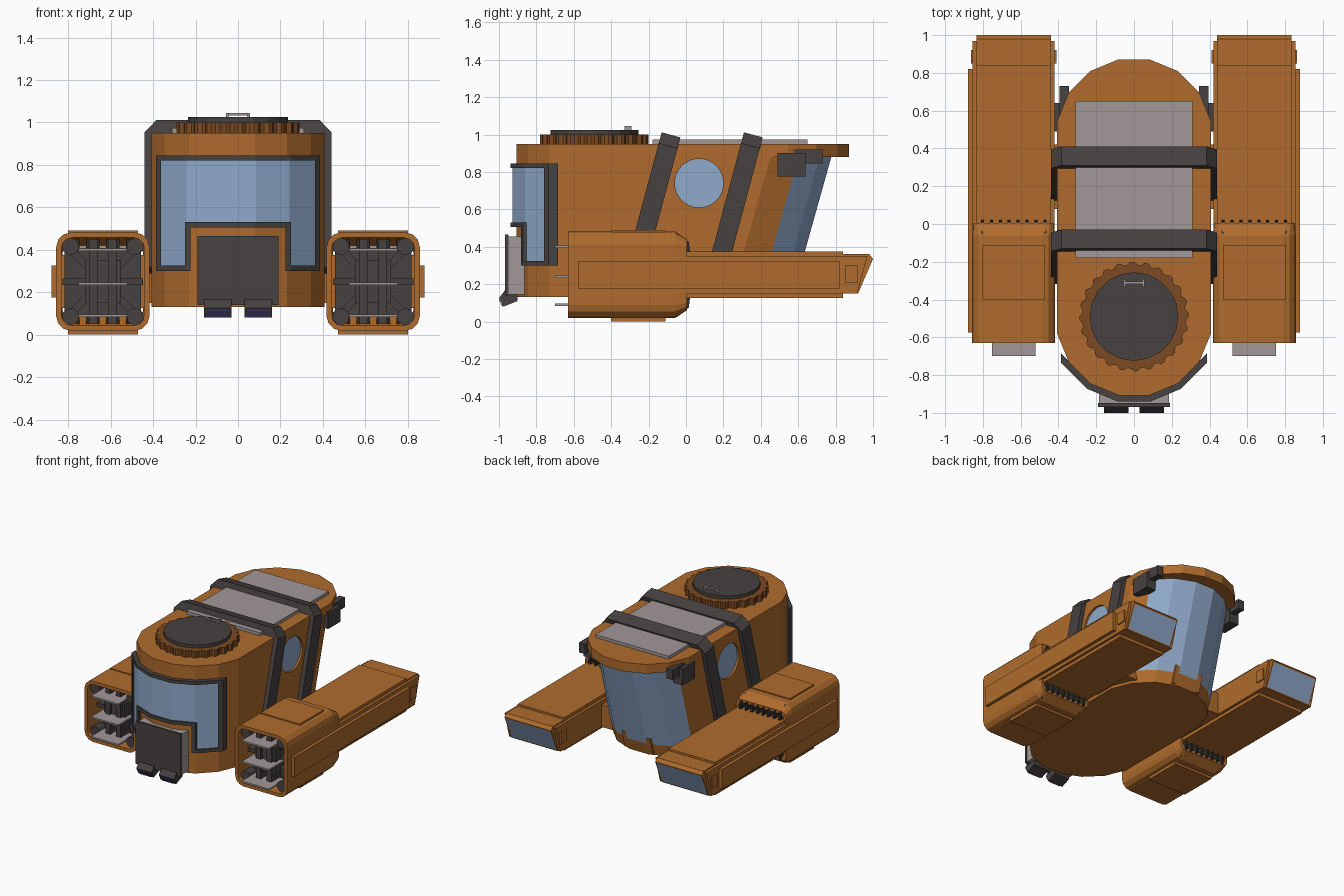
import bpy, bmesh, math
from math import sin, cos, pi, radians

if "Cube" in bpy.data.objects:
    bpy.data.objects.remove(bpy.data.objects["Cube"])


def mat(name, r, g, b):
    m = bpy.data.materials.new(name)
    m.diffuse_color = (r, g, b, 1)
    m.use_nodes = True
    m.node_tree.nodes["Principled BSDF"].inputs["Base Color"].default_value = m.diffuse_color
    return m


ORANGE = mat("orange_hull", 0.43, 0.148, 0.026)
BROWN = mat("dark_orange", 0.20, 0.07, 0.016)
DARK = mat("charcoal", 0.061, 0.054, 0.052)
BLACK = mat("near_black", 0.025, 0.025, 0.026)
GREY = mat("light_grey", 0.36, 0.315, 0.315)
BLUE = mat("blue_glass", 0.28, 0.40, 0.60)
NAVY = mat("navy_lens", 0.045, 0.04, 0.13)


# --- helpers: a solid is a list of point rings that get bridged and capped
def make(name, solids, material, mirror=False, loop=False):
    bm = bmesh.new()
    for rings in solids:
        vs = [[bm.verts.new(p) for p in r] for r in rings]
        n = len(vs[0])
        pairs = list(zip(vs, vs[1:])) + ([(vs[-1], vs[0])] if loop else [])
        for a, b in pairs:
            for i in range(n):
                bm.faces.new((a[i], a[(i + 1) % n], b[(i + 1) % n], b[i]))
        if not loop:
            bm.faces.new(vs[0][::-1])
            bm.faces.new(vs[-1])
    bmesh.ops.recalc_face_normals(bm, faces=bm.faces)
    me = bpy.data.meshes.new(name)
    bm.to_mesh(me)
    bm.free()
    me.materials.append(material)
    ob = bpy.data.objects.new(name, me)
    bpy.context.collection.objects.link(ob)
    if mirror:
        ob.modifiers.new("mirror", 'MIRROR').use_mirror_merge = False
    return ob


def prism(pts, axis, lo, hi):
    place = {'x': lambda a, b, t: (t, a, b), 'y': lambda a, b, t: (a, t, b),
             'z': lambda a, b, t: (a, b, t)}[axis]
    return [[place(a, b, t) for a, b in pts] for t in (lo, hi)]


def box(x0, x1, y0, y1, z0, z1):
    return prism([(x0, y0), (x1, y0), (x1, y1), (x0, y1)], 'z', z0, z1)


def circle(cx, cy, r, n, turn=0):
    return [(cx + r * cos(2 * pi * i / n + turn), cy + r * sin(2 * pi * i / n + turn)) for i in range(n)]


# --- hull: rounded-end plan, rear end leaning back
R, FY = 0.415, -0.5


def plan(rear, z):
    a = [radians(11.25 + 22.5 * k) for k in range(-4, 4)]
    front = [(R * sin(t), FY - R * cos(t), z) for t in a]
    back = [(-R * sin(t), rear + R * cos(t), z) for t in a]
    return front + back


def rear_at(z):
    return 0.37 + 0.28 * (z - 0.88)


hull = make("hull", [[plan(rear_at(z), z) for z in (0.13, 0.22, 0.88)]], ORANGE)
hull.data.materials.append(BLUE)
for p in hull.data.polygons:                     # rear windscreen facets
    if p.normal.y > 0.5 and p.center.z > 0.3:
        p.material_index = 1
make("roof", [[plan(0.465, 0.88), plan(0.465, 0.95)]], ORANGE)
make("rear_sill_tabs", [prism([(0.45, .14), (0.57, .14), (0.605, .27), (0.45, .27)], 'x', 0.06, 0.12)], ORANGE, True)
make("pod_pylon", [box(0.25, 0.43, 0.08, 0.42, 0.15, 0.32)], ORANGE, True)

# --- round side windows, recessed
port = circle(0.07, 0.74, 0.13, 32)
cutter = make("port_cutter", [prism(port, 'x', 0.385, 0.46), prism(port, 'x', -0.46, -0.385)], ORANGE)
cutter.hide_render = True
cutter.hide_viewport = True
cut = hull.modifiers.new("ports", 'BOOLEAN')
cut.object, cut.solver = cutter, 'EXACT'
make("port_glass", [prism(port, 'x', 0.383, 0.391)], BLUE, True)


# --- front window wrapped over the nose facets
def corners(r):
    return [(r * sin(radians(d)), FY - r * cos(radians(d))) for d in (11.25, 33.75, 56.25)]


def wrap(x0, x1, z0, z1, off):
    def path(r):
        p = corners(r)

        def fy(x):
            a, b = (p[0], p[1]) if abs(x) < p[1][0] else (p[1], p[2])
            t = max(0, (abs(x) - a[0]) / (b[0] - a[0]))
            return a[1] + t * (b[1] - a[1])
        xs = [s * p[k][0] for k in (0, 1) for s in (-1, 1)]
        xs = sorted([x0, x1] + [x for x in xs if x0 < x < x1])
        return [(x, fy(x)) for x in xs]
    return prism(path(R + off) + path(R - 0.004)[::-1], 'z', z0, z1)


make("front_glass", [wrap(-.365, .365, .525, .825, .02)] +
     [wrap(a, b, .325, .525, .02) for a, b in ((-.365, -.245), (.245, .365))], BLUE)
frame = [wrap(-.387, .387, .82, .845, .033), wrap(-.25, .25, .505, .53, .033)]
for s in (-1, 1):
    for a, b, z0, z1 in ((.362, .387, .30, .82), (.225, .25, .30, .505), (.25, .362, .30, .325)):
        frame.append(wrap(min(s * a, s * b), max(s * a, s * b), z0, z1, .033))
make("front_window_frame", frame, DARK)

# --- nose box with two lamps below it
make("nose_box", [box(-.185, .185, -.95, -.85, .145, .455)], GREY)
make("nose_box_cover", [box(-.19, .19, -.968, -.948, .14, .465)], DARK)
make("nose_lamp", [prism([(-.90, .16), (-.97, .165), (-1.0, .125), (-.975, .08), (-.90, .11)], 'x', .03, .16)], DARK, True)
make("nose_lamp_lens", [prism([(-1.0, .118), (-.978, .083), (-.982, .080), (-1.0, .114)], 'x', .045, .145)], NAVY, True)

# --- roof hatch
teeth = [((.29 if i % 4 < 2 else .275) * cos(i * pi / 48), -.49 + (.29 if i % 4 < 2 else .275) * sin(i * pi / 48))
         for i in range(96)]
make("hatch_collar", [prism(teeth, 'z', .945, 1.0)], BROWN)
make("hatch_lid", [prism(circle(0, -.49, .235, 20), 'z', .99, 1.025)], DARK)
make("hatch_handle", [box(-.05, .05, -.317, -.305, 1.034, 1.045)] +
     [box(x - .006, x + .006, -.33, -.292, 1.02, 1.045) for x in (-.05, .05)], GREY)

# --- roof plate and leaning straps
make("roof_plate", [box(-.31, .31, -.18, .65, .945, .973)], GREY)
arch = [(-.44, .72), (-.44, .06), (-.385, 0), (.385, 0), (.44, .06), (.44, .72),
        (.395, .72), (.395, .07), (-.395, .07), (-.395, .72)]
tilt = radians(15)
straps = []
for y in (-.08, .36):
    straps.append([[(x, y - s * sin(tilt) + w * cos(tilt), .998 - s * cos(tilt) - w * sin(tilt))
                    for x, s in arch] for w in (-.052, .052)])
make("straps", straps, DARK)

# --- rear side cameras
make("rear_camera", [box(.34, .42, .49, .64, .775, .90), box(.345, .395, .57, .73, .845, .92)], DARK, True)

# --- engine pods (mirrored)
PX, PZ = 0.637, 0.25


def rrect(hx, hz, r, y):
    pts = []
    for q, (sx, sz) in enumerate(((1, 1), (-1, 1), (-1, -1), (1, -1))):
        for k in range(4):
            t = (q + k / 3) * pi / 2
            pts.append((PX + sx * (hx - r) + r * cos(t), y, PZ + sz * (hz - r) + r * sin(t)))
    return pts


make("pod_shell", [[rrect(.22, .232, .07, -.63), rrect(.22, .232, .07, -.06), rrect(.212, .19, .04, .005),
                    rrect(.19, .165, .03, .005), rrect(.195, .205, .05, -.06), rrect(.195, .207, .05, -.63)]],
     ORANGE, True, loop=True)
make("pod_panels", [box(PX - .165, PX + .165, -.40, -.11, .475, .49), box(PX - .165, PX + .165, -.40, -.11, 0, .025)],
     ORANGE, True)
make("pod_side_rail", [box(.84, .88, -.575, .82, .175, .325)], ORANGE, True)
make("pod_casing", [prism([(-.1, .15), (.915, .15), (.97, .35), (-.1, .35)], 'x', .42, .855)], ORANGE, True)
boom = make("pod_boom", [prism([(-.1, .125), (.84, .125), (.84, .15), (.92, .15), (1.0, .335), (.98, .36),
                                (.84, .36), (.84, .375), (-.1, .375)], 'x', .44, .835)], ORANGE, True)
boom.data.materials.append(BLUE)
bm = bmesh.new()
bm.from_mesh(boom.data)
end = [f for f in bm.faces if f.normal.y > .5 and f.normal.z < -.1]
bmesh.ops.inset_region(bm, faces=end, thickness=.012)
for f in end:                                    # blue end light
    f.material_index = 1
bm.to_mesh(boom.data)
bm.free()
make("pod_clips", [box(.41, .864, .85, .92, .21, .30)], ORANGE, True)

# vent fins at the step behind the shell, above and below the boom
fins = []
for i in range(8):
    x = PX - .165 + i * .33 / 7
    fins += [prism([(-.06, .37), (.022, .37), (.015, .425), (-.05, .474)], 'x', x - .008, x + .008),
             prism([(-.06, .13), (.022, .13), (.015, .075), (-.05, .026)], 'x', x - .008, x + .008)]
make("pod_vent_fins", fins, BLACK, True)

# intake internals: back plate, struts, corner cylinders, slats
make("intake_back", [box(PX - .18, PX + .18, -.14, -.09, .09, .41)], DARK, True)
struts = [box(PX + s - .02, PX + s + .02, -.60, -.12, .05, .45) for s in (-.045, .045)]
for d in (1, -1):
    u = .012
    struts.append(prism([(PX - .17 - u, PZ - d * .17 + u * d), (PX - .17 + u, PZ - d * .17 - u * d),
                         (PX + .17 + u, PZ + d * .17 - u * d), (PX + .17 - u, PZ + d * .17 + u * d)], 'y', -.52, -.46))
struts.append(box(PX - .19, PX + .19, -.52, -.46, PZ - .015, PZ + .015))
struts.append(box(PX - .085, PX + .085, -.58, -.12, PZ - .10, PZ + .10))
make("intake_struts", struts, DARK, True)
make("intake_cylinders", [prism(circle(PX + a, PZ + b, .04, 12), 'y', -.60, -.12)
                          for a in (-.152, .152) for b in (-.165, .165)], DARK, True)
make("intake_slats", [box(PX - .115, PX + .115, -.70, -.50, z - .006, z + .006) for z in (.09, .24, .40)], GREY, True)
